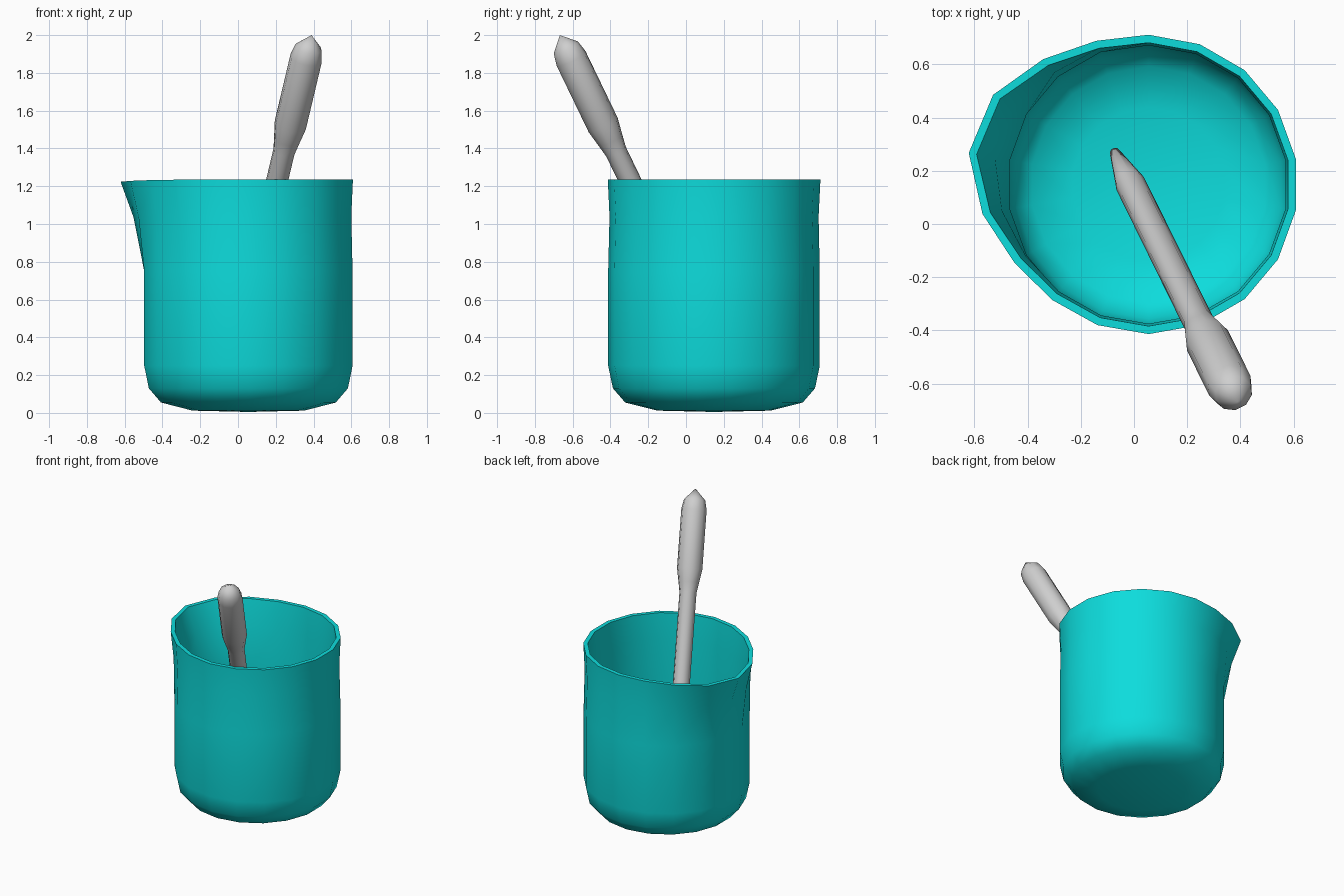
import bpy
import bmesh
from math import cos, sin, radians, exp
from mathutils import Vector

if "Cube" in bpy.data.objects:
    bpy.data.objects.remove(bpy.data.objects["Cube"])


def material(name, rgb):
    m = bpy.data.materials.new(name)
    m.use_nodes = True
    colour = (*rgb, 1)
    m.diffuse_color = colour
    m.node_tree.nodes["Principled BSDF"].inputs["Base Color"].default_value = colour
    return m


def lathe(name, profile, sides, phase, mat, reshape=None, sharp=40):
    """Turn (radius, height) points about z; zero radius makes a pole."""
    bm = bmesh.new()
    rings = []
    for r, z in profile:
        if r == 0:
            rings.append([bm.verts.new((0, 0, z))] * sides)
            continue
        ring = []
        for i in range(sides):
            a = phase + 360 * i / sides
            rr, zz = reshape(r, z, a) if reshape else (r, z)
            ring.append(bm.verts.new((rr * cos(radians(a)), rr * sin(radians(a)), zz)))
        rings.append(ring)
    for low, high in zip(rings, rings[1:]):
        for i in range(sides):
            j = (i + 1) % sides
            corners = dict.fromkeys([low[i], low[j], high[j], high[i]])
            bm.faces.new(list(corners))
    bmesh.ops.recalc_face_normals(bm, faces=bm.faces)
    mesh = bpy.data.meshes.new(name)
    bm.to_mesh(mesh)
    bm.free()
    mesh.materials.append(mat)
    ob = bpy.data.objects.new(name, mesh)
    bpy.context.collection.objects.link(ob)
    bpy.ops.object.select_all(action="DESELECT")
    ob.select_set(True)
    bpy.context.view_layer.objects.active = ob
    bpy.ops.object.shade_smooth_by_angle(angle=radians(sharp))
    return ob


def spout(r, z, angle):
    """Pull the upper wall outwards into a pouring lip."""
    height = max(0, (z - 0.75) / 0.485)
    bump = exp(-((angle - 163) / 25) ** 2 / 2) * height ** 1.3
    return r + 0.13 * bump, z - 0.012 * bump


turquoise = material("turquoise", (0.004, 0.72, 0.72))
grey = material("light grey", (0.62, 0.62, 0.62))

# Cup: outside from the base up, over the rim, then down the inside
cup_profile = [
    (0, 0.005), (0.3, 0.012), (0.47, 0.055), (0.535, 0.13), (0.56, 0.25),
    (0.56, 0.75), (0.553, 1.04), (0.562, 1.235),
    (0.532, 1.235), (0.523, 1.04), (0.53, 0.75), (0.53, 0.26),
    (0.505, 0.15), (0.445, 0.085), (0.29, 0.045), (0, 0.035),
]
cup = lathe("cup", cup_profile, 18, 10, turquoise, spout)
cup.location = (0.055, 0.148, 0)

# Stirring stick: pointed tip, thin shaft, thick handle, leaning on the rim
foot, top = Vector((-0.075, 0.275, 0.045)), Vector((0.39, -0.668, 2.0))
axis = top - foot
length = axis.length
stick_profile = [
    (0, 0), (0.02, 0.015), (0.057, 0.29), (0.058, length - 0.7),
    (0.07, length - 0.63), (0.086, length - 0.54), (0.086, length - 0.14),
    (0.072, length - 0.075), (0, length),
]
stick = lathe("stirring_stick", stick_profile, 10, 0, grey, sharp=50)
stick.location = foot
stick.rotation_euler = axis.to_track_quat("Z", "Y").to_euler()
